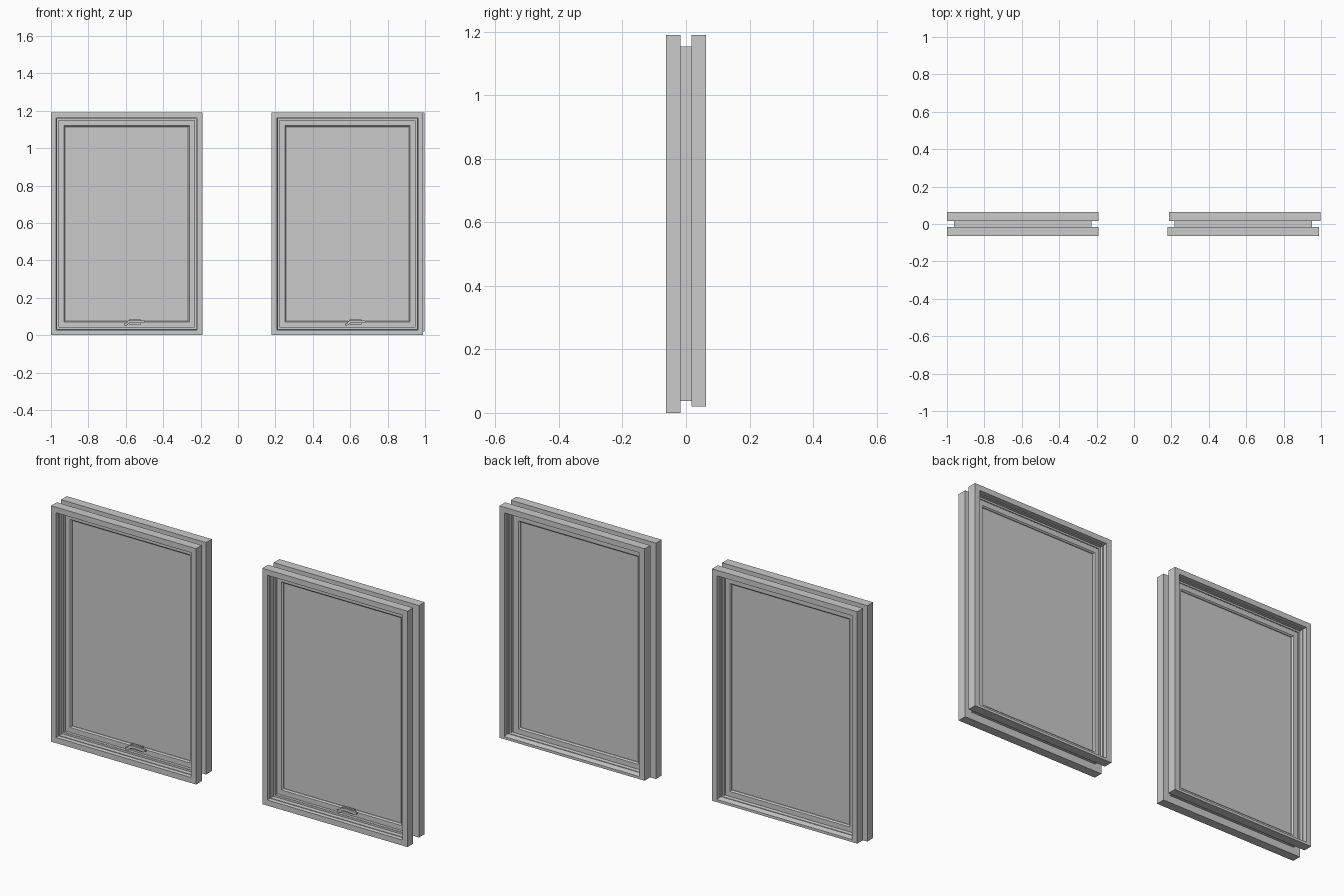
import bpy, bmesh

if "Cube" in bpy.data.objects:
    bpy.data.objects.remove(bpy.data.objects["Cube"])


def make_object(name, bm):
    bmesh.ops.recalc_face_normals(bm, faces=bm.faces)
    mesh = bpy.data.meshes.new(name)
    bm.to_mesh(mesh)
    bm.free()
    obj = bpy.data.objects.new(name, mesh)
    bpy.context.collection.objects.link(obj)
    return obj


def frame(name, rect, profile, open_bottom=False):
    """Sweep an (inset, y) profile round a rectangle with mitred corners."""
    x0, x1, z0, z1 = rect
    k = 0 if open_bottom else 1
    bm = bmesh.new()
    loops = []
    for x, sx, z, sz in ((x0, 1, z0, k), (x0, 1, z1, -1), (x1, -1, z1, -1), (x1, -1, z0, k)):
        loops.append([bm.verts.new((x + sx * d, y, z + sz * d)) for d, y in profile])
    n = len(profile)
    for i in range(3 if open_bottom else 4):
        a, b = loops[i], loops[(i + 1) % 4]
        for j in range(n):
            bm.faces.new((a[j], a[(j + 1) % n], b[(j + 1) % n], b[j]))
    if open_bottom:
        bm.faces.new(loops[0])
        bm.faces.new(loops[3])
    return make_object(name, bm)


def extrude(name, points, vec):
    """Extrude a closed outline along a vector."""
    bm = bmesh.new()
    face = bm.faces.new([bm.verts.new(p) for p in points])
    new = bmesh.ops.extrude_face_region(bm, geom=[face])["geom"]
    bmesh.ops.translate(bm, vec=vec, verts=[v for v in new if isinstance(v, bmesh.types.BMVert)])
    return make_object(name, bm)


def box(name, x0, x1, y0, y1, z0, z1):
    return extrude(name, [(x0, y0, z0), (x1, y0, z0), (x1, y0, z1), (x0, y0, z1)], (0, y1 - y0, 0))


TOP = 1.19
FRONT = [(0, -.063), (.028, -.063), (.030, -.045), (.033, -.045), (.033, -.022),
         (.042, -.022), (.042, -.017), (0, -.017)]
CORE = [(.037, -.02), (.043, -.02), (.043, .02), (.037, .02)]
BACK = [(0, .017), (.042, .017), (.042, .024), (.033, .024), (.033, .04),
        (.028, .04), (.028, .063), (0, .063)]
SASH = [(.045, -.01), (.070, -.01), (.076, -.004), (.076, .016), (.070, .022), (.045, .022)]
GASKET = [(.041, -.004), (.047, -.004), (.047, .012), (.041, .012)]
# crank handle outline in x, z about its pivot
HANDLE = [(-.055, .052), (-.045, .050), (-.036, .055), (-.028, .064), (-.012, .068), (.045, .064),
          (.055, .068), (.055, .077), (.040, .079), (-.010, .081), (-.035, .077), (-.045, .063),
          (-.055, .062)]


def window(side, front_x, back_x):
    fr = (*front_x, 0, TOP)
    a, b = back_x
    # fixed outer frame
    frame(side + "_front_frame", fr, FRONT)
    frame(side + "_core_frame", fr, CORE)
    frame(side + "_back_frame", (a, b, .02, TOP), BACK, open_bottom=True)
    # sloping outer sill
    sill = [(.017, .02), (.063, .02), (.063, .033), (.036, .038), (.036, .041), (.017, .043)]
    extrude(side + "_sill", [(a + .027, y, z) for y, z in sill], (b - a - .054, 0, 0))
    # sash, seal and glass
    frame(side + "_sash", fr, SASH)
    frame(side + "_seal", fr, GASKET)
    box(side + "_glass", fr[0] + .073, fr[1] - .073, .0, .012, .073, TOP - .073)
    # crank handle
    cx = (fr[0] + fr[1]) / 2 + .041
    extrude(side + "_crank_handle", [(cx + x, -.028, z) for x, z in HANDLE], (0, .010, 0))
    box(side + "_crank_base", cx - .03, cx + .035, -.019, -.009, .058, .083)


window("left", (-1.0, -.19), (-1.0, -.19))
window("right", (.18, .99), (.187, .998))
